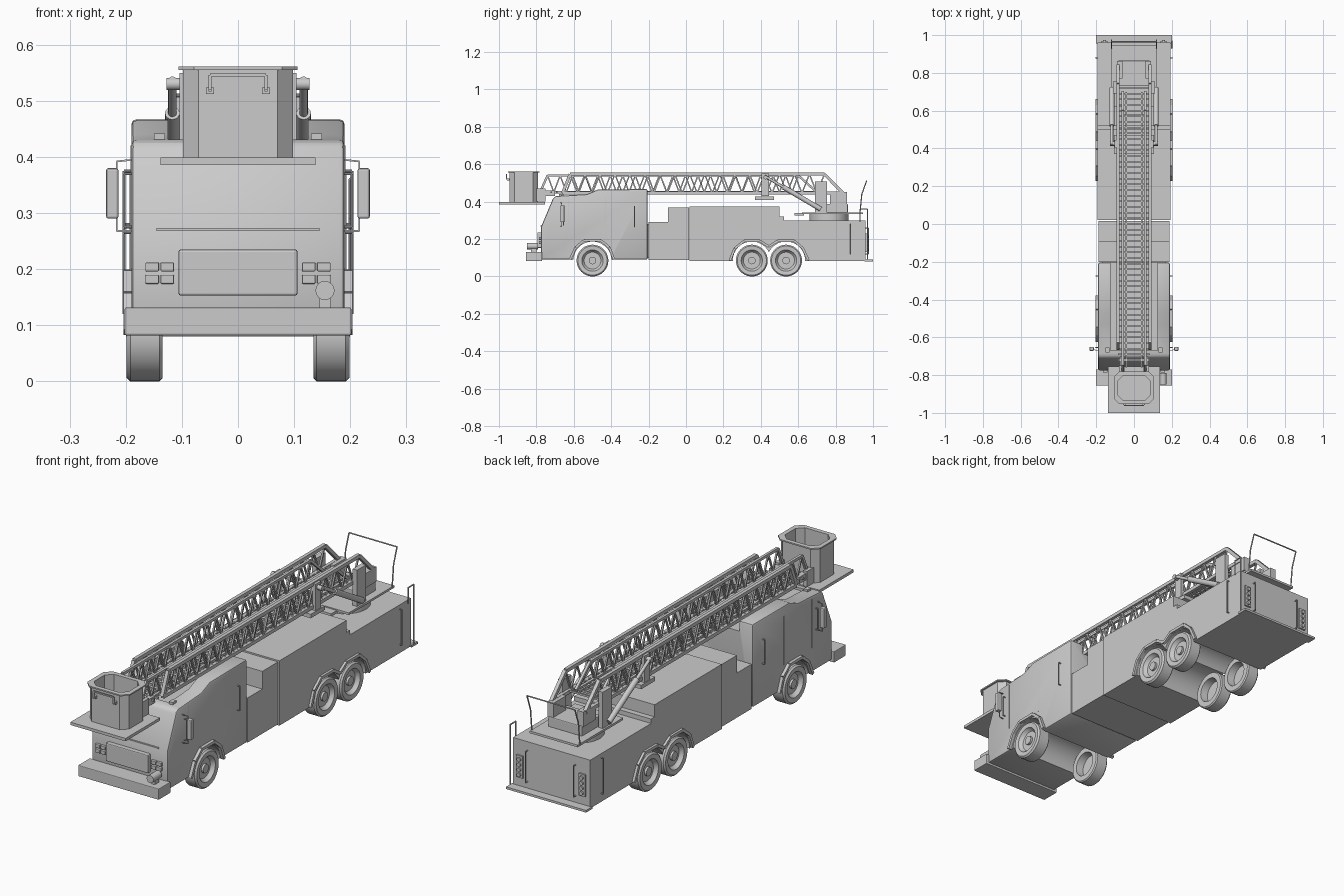
import bpy, bmesh, math
from mathutils import Vector, Matrix

if "Cube" in bpy.data.objects:
    bpy.data.objects.remove(bpy.data.objects["Cube"])


def finish(name, bm, smooth=False, bevel=0):
    bmesh.ops.recalc_face_normals(bm, faces=bm.faces)
    me = bpy.data.meshes.new(name)
    bm.to_mesh(me)
    bm.free()
    ob = bpy.data.objects.new(name, me)
    bpy.context.collection.objects.link(ob)
    bpy.ops.object.select_all(action='DESELECT')
    bpy.context.view_layer.objects.active = ob
    ob.select_set(True)
    if bevel:
        m = ob.modifiers.new("bevel", 'BEVEL')
        m.width, m.segments = bevel, 2
        bpy.ops.object.modifier_apply(modifier=m.name)
    if smooth:
        bpy.ops.object.shade_smooth_by_angle(angle=math.radians(35))
    return ob


def box(name, x, y, z, bevel=0):
    """Box from (min, max) ranges."""
    bm = bmesh.new()
    size = [b - a for a, b in (x, y, z)]
    mid = [(a + b) / 2 for a, b in (x, y, z)]
    bmesh.ops.create_cube(bm, size=1, matrix=Matrix.Translation(mid) @ Matrix.Diagonal((*size, 1)))
    return finish(name, bm, False, bevel)


def side_box(name, s, x, y, z, bevel=0):
    return box(name, tuple(sorted((s * x[0], s * x[1]))), y, z, bevel)


def prism(name, pts, x0, x1, bevel=0):
    """Extrude a (y, z) side profile along x."""
    bm = bmesh.new()
    f = bm.faces.new([bm.verts.new((x0, y, z)) for y, z in pts])
    r = bmesh.ops.extrude_face_region(bm, geom=[f])
    bmesh.ops.translate(bm, vec=(x1 - x0, 0, 0), verts=[v for v in r['geom'] if isinstance(v, bmesh.types.BMVert)])
    return finish(name, bm, bevel > 0, bevel)


def bars(name, segs, w, h, sides=4):
    """Straight bars between point pairs, w wide (x) and h deep; round when sides > 4."""
    bm = bmesh.new()
    for a, b in segs:
        a, b = Vector(a), Vector(b)
        z = (b - a).normalized()
        x = Vector((1, 0, 0)) if abs(z.x) < 0.9 else Vector((0, 1, 0))
        y = z.cross(x).normalized()
        x = y.cross(z)
        rot = Matrix((x, y, z)).transposed().to_4x4()
        m = Matrix.Translation((a + b) / 2) @ rot @ Matrix.Diagonal((w, h, (b - a).length, 1))
        if sides == 4:
            bmesh.ops.create_cube(bm, size=1, matrix=m)
        else:
            bmesh.ops.create_cone(bm, segments=sides, radius1=.5, radius2=.5, depth=1, cap_ends=True, matrix=m)
    return finish(name, bm, sides > 4)


def chain(pts):
    return list(zip(pts, pts[1:]))


def cut(ob, cutter):
    m = ob.modifiers.new("cut", 'BOOLEAN')
    m.operation, m.solver, m.object = 'DIFFERENCE', 'EXACT', cutter
    bpy.context.view_layer.objects.active = ob
    bpy.ops.object.modifier_apply(modifier=m.name)
    bpy.data.objects.remove(cutter)


def smooth(ob):
    bpy.ops.object.select_all(action='DESELECT')
    bpy.context.view_layer.objects.active = ob
    ob.select_set(True)
    bpy.ops.object.shade_smooth_by_angle(angle=math.radians(35))


def wheel_well(ob, y):
    cut(ob, bars("well_cutter", [((-.3, y, .085), (.3, y, .085))], .204, .204, 32))


# cab with roof trough for the ladder
cab = prism("cab", [(-.775, .09), (-.775, .265), (-.71, .42), (-.695, .43), (-.53, .44), (-.47, .465),
                    (-.205, .467), (-.205, .09)], -.19, .19, .01)
cut(cab, box("trough_cutter", (-.125, .125), (-.67, -.1), (.42, .6)))
wheel_well(cab, -.5)
smooth(cab)

# body sections
prism("pump_body", [(-.2, .088), (-.2, .29), (-.095, .29), (-.095, .37), (.017, .37), (.017, .088)], -.188, .188)
body = prism("rear_body", [(.02, .082), (.02, .375), (.5, .375), (.5, .32), (.525, .32), (.525, .3),
                           (.96, .3), (.96, .082)], -.193, .193)
wheel_well(body, .352)
wheel_well(body, .535)
smooth(body)
box("cab_link", (-.17, .17), (-.21, -.195), (.1, .28))
box("rear_step", (-.2, .2), (.955, 1), (.08, .09))

# wheels
tyre = [(.18, 0), (.18, .045), (.188, .052), (.197, .057), (.199, .078), (.192, .085),
        (.14, .085), (.135, .08), (.135, .056), (.17, .052), (.17, 0)]
for y in (-.5, .352, .535):
    for s in (1, -1):
        bm = bmesh.new()
        vs = [bm.verts.new((s * x, y, .085 + r)) for x, r in tyre]
        es = [bm.edges.new(p) for p in chain(vs)]
        bmesh.ops.spin(bm, geom=vs + es, cent=(0, y, .085), axis=(1, 0, 0), angle=2 * math.pi, steps=40)
        bmesh.ops.remove_doubles(bm, verts=bm.verts, dist=1e-5)
        finish("wheel", bm, True)
        bars("hub", [((s * .178, y, .085), (s * .19, y, .085))], .04, .04, 16)

# fender trims
front = [(-.62, .09), (-.59, .155), (-.545, .193), (-.455, .193), (-.41, .155), (-.385, .09)]
rear = [(.235, .085), (.26, .15), (.31, .19), (.395, .19), (.443, .16), (.49, .19),
        (.58, .19), (.625, .15), (.655, .085)]
for s in (1, -1):
    for arch in (front, rear):
        bars("fender_trim", chain([(s * .195, y, z) for y, z in arch]), .018, .013)

# front bumper, grille, lamps and siren
box("front_bumper", (-.202, .202), (-.855, -.77), (.082, .132), .003)
box("grille", (-.106, .106), (-.795, -.77), (.153, .235), .004)
box("windshield_sill", (-.145, .145), (-.779, -.765), (.268, .273))
for s in (1, -1):
    for x in (.126, .153):
        for z in (.182, .204):
            side_box("headlight", s, (x - .012, x + .012), (-.787, -.77), (z - .008, z + .008), .002)
bars("siren", [((.155, -.85, .162), (.155, -.79, .162))], .034, .034, 16)
box("siren_mount", (.145, .165), (-.83, -.8), (.13, .15))

# mirrors and side grab rails
for s in (1, -1):
    bars("mirror_arm", chain([(s * .188, -.67, .395), (s * .216, -.665, .392), (s * .216, -.665, .268),
                              (s * .188, -.67, .268)]), .003, .003)
    side_box("mirror", s, (.213, .235), (-.672, -.65), (.29, .38), .004)
    for y, z0, z1 in ((-.275, .265, .375), (-.655, .275, .37), (.88, .12, .28)):
        bars("grab_rail", chain([(s * .188, y, z1), (s * .203, y, z1), (s * .203, y, z0), (s * .188, y, z0)]),
             .005, .005, 8)
    for y in (-.63, -.43):
        side_box("door_seam", s, (.186, .1915), (y, y + .003), (.2, .42))
    side_box("roof_lamp", s, (.13, .15), (-.68, -.655), (.425, .442))
    # rear lamps and rails
    side_box("tail_panel", s, (.14, .172), (.955, .968), (.13, .23))
    for z in (.145, .168, .191, .214):
        bars("tail_lamp", [((s * .156, .965, z), (s * .156, .975, z))], .018, .018, 12)
    bars("rear_grab_rail", chain([(s * .12, .96, .26), (s * .12, .975, .26), (s * .12, .975, .12),
                                  (s * .12, .96, .12)]), .005, .005, 8)
bars("corner_handrail", chain([(.2, .97, .09), (.2, .97, .36), (.2, .93, .36), (.2, .93, .29)]), .006, .006, 8)
bars("turntable_railing", chain([(-.12, .93, .34), (-.12, .94, .44), (-.12, .965, .51), (.12, .965, .51),
                                 (.12, .94, .44), (.12, .93, .34)]), .006, .006, 8)

# turntable
bars("turntable", [((0, .765, .295), (0, .765, .335))], .21, .21, 40)
box("turntable_deck", (-.12, .12), (.62, .945), (.333, .343))
box("deck_step", (-.06, .06), (.58, .63), (.325, .338))
box("turntable_console", (-.085, .085), (.73, .865), (.34, .388), .004)
for s in (1, -1):
    side_box("ladder_upright", s, (.09, .112), (.69, .755), (.34, .507))
    side_box("ladder_heel", s, (.06, .09), (.77, .862), (.385, .452))
    x = s * .117
    bars("lift_cylinder", [((x, .52, .478), (x, .72, .36))], .026, .026, 16)
    bars("lift_rod", [((x, .42, .537), (x, .55, .46))], .015, .015, 12)
    bars("lift_pivot", [((s * .08, .425, .53), (s * .127, .425, .53))], .022, .022, 12)
    side_box("lift_bracket", s, (.088, .104), (.405, .445), (.43, .55))
box("lift_crossbeam", (-.105, .105), (.37, .47), (.41, .428))


def truss(name, x, y0, y1, z0, z1, bays, t):
    """Pair of lattice sides with sloping ends."""
    for s in (1, -1):
        X = s * x
        bars(name + "_rails", chain([(X, y0 - .04, z0), (X, y0, z1), (X, y1, z1), (X, y1 + .1, z0)])
             + [((X, y0 - .04, z0), (X, y1 + .1, z0))], t, t)
        step = (y1 - y0) / bays
        zig = [(X, y0 + i * step / 2, z1 if i % 2 == 0 else z0) for i in range(2 * bays + 1)]
        bars(name + "_lattice", chain(zig), .007, .007)


# ladder: base section and nested fly section, with rungs
truss("base_ladder", .085, -.62, .74, .445, .547, 17, .016)
truss("fly_ladder", .06, -.74, .60, .45, .54, 20, .012)
bars("ladder_rungs", [((-.085, -.72 + i * .03, .45), (.085, -.72 + i * .03, .45)) for i in range(49)], .008, .008)
for s in (1, -1):
    side_box("rung_rail", s, (.036, .044), (-.76, .7), (.446, .456))
    side_box("ladder_tip", s, (.05, .075), (-.785, -.7), (.43, .46))

# bucket with platform
box("bucket_floor", (-.138, .138), (-1, -.755), (.386, .399))


def octagon(bm, hx, z, c=.028, y0=-.945, y1=-.79, g=0):
    y0, y1 = y0 - g, y1 + g
    pts = [(-hx + c, y0), (hx - c, y0), (hx, y0 + c), (hx, y1 - c), (hx - c, y1), (-hx + c, y1),
           (-hx, y1 - c), (-hx, y0 + c)]
    return [bm.verts.new((x, y, z)) for x, y in pts]


bm = bmesh.new()
loops = [octagon(bm, .098, .395), octagon(bm, .098, .555), octagon(bm, .106, .555, g=.008),
         octagon(bm, .106, .561, g=.008), octagon(bm, .086, .561, g=-.012), octagon(bm, .086, .405, g=-.012)]
for a, b in chain(loops):
    for i in range(8):
        bm.faces.new((a[i], a[(i + 1) % 8], b[(i + 1) % 8], b[i]))
bm.faces.new(loops[0])
bm.faces.new(loops[-1])
finish("bucket", bm)
bars("bucket_handle", chain([(-.05, -.945, .52), (-.05, -.96, .52), (-.05, -.96, .546), (.05, -.96, .546),
                             (.05, -.96, .52), (.05, -.945, .52)]), .006, .006)
for s in (1, -1):
    side_box("handle_foot", s, (.043, .057), (-.957, -.943), (.512, .524))
    side_box("bucket_bracket", s, (.06, .08), (-.8, -.75), (.4, .47))
